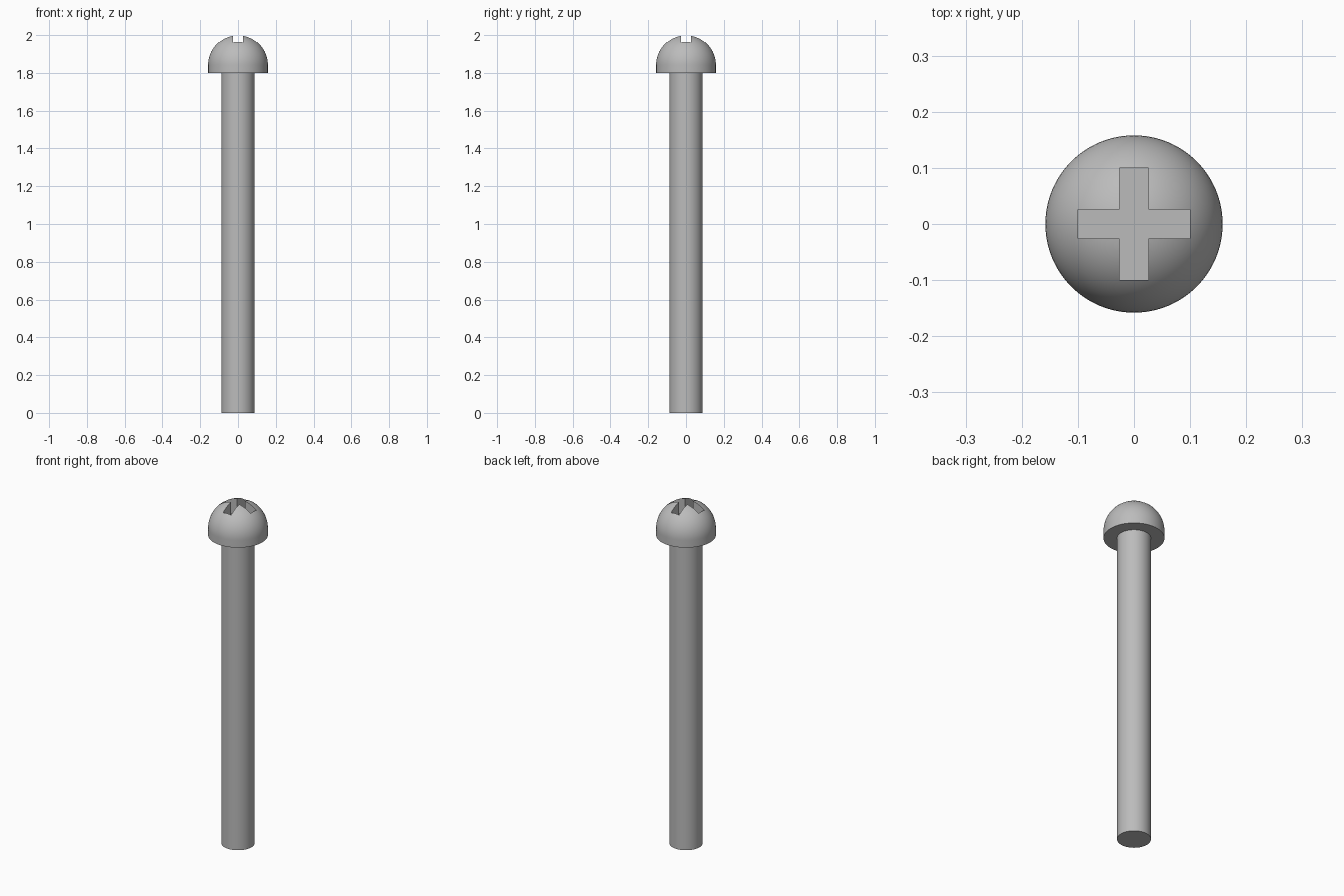
import bpy, bmesh, math
from mathutils import Matrix

cube = bpy.data.objects.get("Cube")
if cube:
    bpy.data.objects.remove(cube, do_unlink=True)

SHAFT_R, HEAD_R = 0.088, 0.158
HEAD_Z, TOP = 1.8, 2.0
SLOT_LEN, SLOT_W, SLOT_FLOOR = 0.2, 0.052, 1.9

steel = bpy.data.materials.new("grey_steel")
steel.use_nodes = True
grey = (0.5, 0.5, 0.5, 1)
steel.diffuse_color = grey
steel.node_tree.nodes["Principled BSDF"].inputs["Base Color"].default_value = grey


def make_object(name, bm):
    bmesh.ops.recalc_face_normals(bm, faces=bm.faces)
    mesh = bpy.data.meshes.new(name)
    bm.to_mesh(mesh)
    bm.free()
    mesh.materials.append(steel)
    obj = bpy.data.objects.new(name, mesh)
    bpy.context.collection.objects.link(obj)
    return obj


def lathe(name, profile, steps=96):
    """Spin an (r, z) profile that starts and ends on the axis."""
    bm = bmesh.new()
    verts = [bm.verts.new((r, 0, z)) for r, z in profile]
    edges = [bm.edges.new(pair) for pair in zip(verts, verts[1:])]
    bmesh.ops.spin(bm, geom=verts + edges, cent=(0, 0, 0), axis=(0, 0, 1),
                   angle=math.tau, steps=steps, use_duplicate=False)
    bmesh.ops.remove_doubles(bm, verts=bm.verts, dist=1e-5)
    return make_object(name, bm)


def smooth(obj):
    bpy.ops.object.select_all(action="DESELECT")
    obj.select_set(True)
    bpy.context.view_layer.objects.active = obj
    bpy.ops.object.shade_smooth_by_angle(angle=math.radians(30))


# Plain round shaft, closed against the underside of the head
shaft = lathe("shaft", [(0, 0), (SHAFT_R, 0), (SHAFT_R, HEAD_Z), (0, HEAD_Z)])

# Domed head: short straight skirt, then a hemisphere
dome_z = TOP - HEAD_R
arc = [(HEAD_R * math.cos(a), dome_z + HEAD_R * math.sin(a))
       for a in (math.pi / 2 * i / 24 for i in range(24))]
head = lathe("head", [(0, HEAD_Z), (HEAD_R, HEAD_Z)] + arc + [(0, TOP)])

# Cross recess cut by two crossed bars
for i, size in enumerate([(SLOT_LEN, SLOT_W), (SLOT_W, SLOT_LEN)]):
    bm = bmesh.new()
    height = 0.2
    bmesh.ops.create_cube(bm, size=1, matrix=Matrix.Translation(
        (0, 0, SLOT_FLOOR + height / 2)) @ Matrix.Diagonal((*size, height, 1)))
    cutter = make_object(f"slot_cutter_{i + 1}", bm)
    cut = head.modifiers.new("slot", "BOOLEAN")
    cut.operation, cut.solver, cut.object = "DIFFERENCE", "EXACT", cutter
    bpy.context.view_layer.objects.active = head
    bpy.ops.object.modifier_apply(modifier=cut.name)
    bpy.data.objects.remove(cutter, do_unlink=True)

for part in (shaft, head):
    smooth(part)
